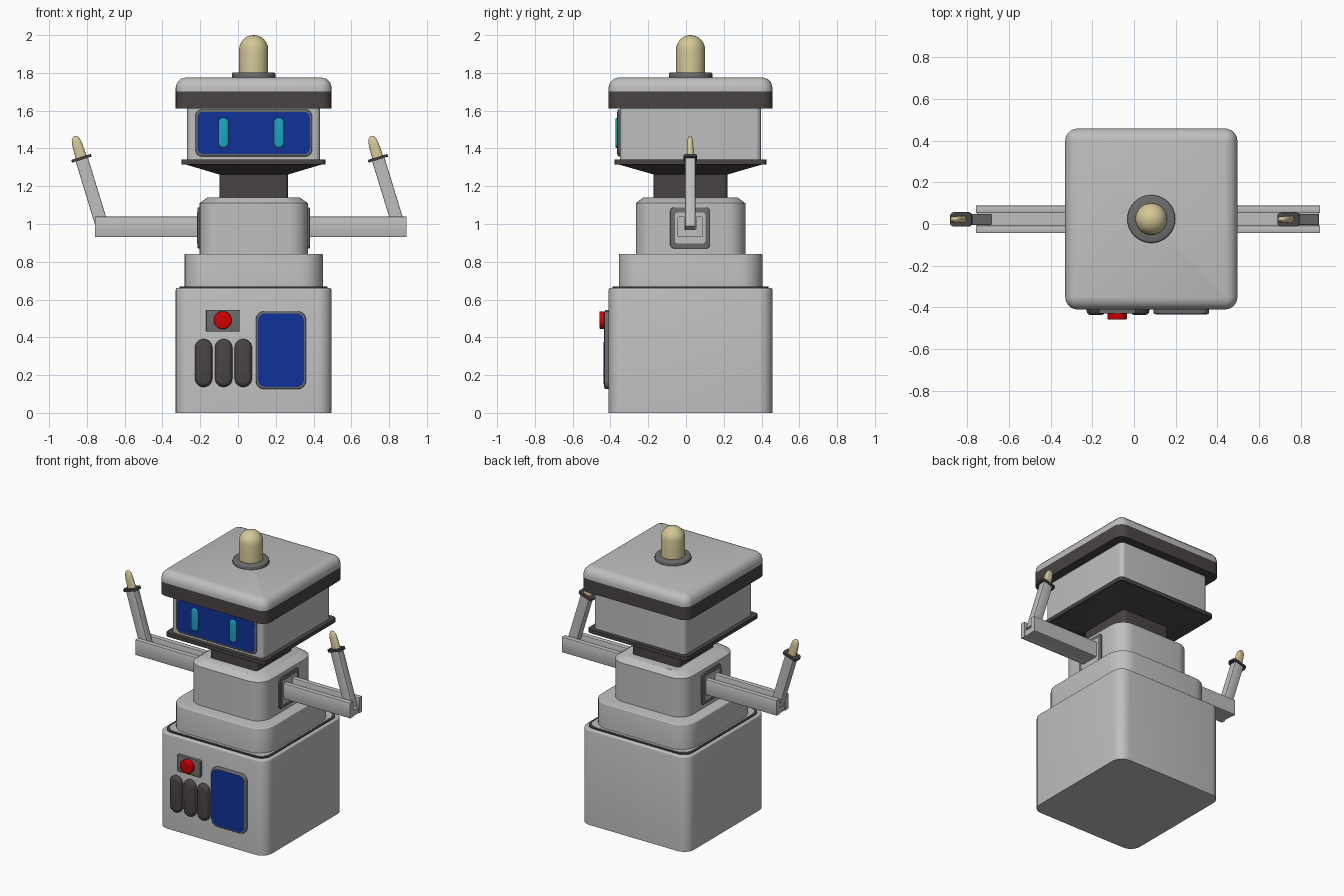
import bpy, bmesh, math
from mathutils import Matrix, Vector

if "Cube" in bpy.data.objects:
    bpy.data.objects.remove(bpy.data.objects["Cube"])

CX, CY = 0.083, 0.024


def material(name, r, g, b):
    m = bpy.data.materials.new(name)
    m.diffuse_color = (r, g, b, 1)
    m.use_nodes = True
    m.node_tree.nodes["Principled BSDF"].inputs["Base Color"].default_value = m.diffuse_color
    return m


GREY = material("light grey", 0.52, 0.52, 0.52)
MID = material("mid grey", 0.15, 0.15, 0.15)
DARK = material("dark brown grey", 0.065, 0.057, 0.055)
BLUE = material("screen blue", 0.005, 0.032, 0.32)
CYAN = material("eye cyan", 0.01, 0.38, 0.52)
RED = material("button red", 0.65, 0.0, 0.0)
CREAM = material("lamp cream", 0.66, 0.58, 0.31)


def outline(hx, hy, r, seg):
    """Rounded rectangle, counter-clockwise."""
    pts = []
    for k, (sx, sy) in enumerate(((1, 1), (-1, 1), (-1, -1), (1, -1))):
        for i in range(seg + 1):
            a = math.pi / 2 * (k + i / seg)
            pts.append((sx * (hx - r) + r * math.cos(a), sy * (hy - r) + r * math.sin(a)))
    return pts


def loft(name, levels, mat, at=None, seg=6):
    """Stack rounded rectangles (height, half_x, half_y, radius) into a solid."""
    bm = bmesh.new()
    rings = [[bm.verts.new((x, y, z)) for x, y in outline(hx, hy, r, seg)]
             for z, hx, hy, r in levels]
    n = len(rings[0])
    for a, b in zip(rings, rings[1:]):
        for i in range(n):
            j = (i + 1) % n
            bm.faces.new((a[i], a[j], b[j], b[i]))
    bm.faces.new(rings[0][::-1])
    bm.faces.new(rings[-1])
    bmesh.ops.remove_doubles(bm, verts=bm.verts, dist=1e-5)
    bmesh.ops.recalc_face_normals(bm, faces=bm.faces)
    me = bpy.data.meshes.new(name)
    bm.to_mesh(me)
    bm.free()
    me.materials.append(mat)
    ob = bpy.data.objects.new(name, me)
    bpy.context.collection.objects.link(ob)
    ob.matrix_world = at if at is not None else Matrix.Translation((CX, CY, 0))
    bpy.ops.object.select_all(action='DESELECT')
    ob.select_set(True)
    bpy.context.view_layer.objects.active = ob
    bpy.ops.object.shade_smooth_by_angle(angle=math.radians(35))
    return ob


def soft(z0, z1, hx, hy, r, e, steps=3):
    """Levels of a block whose top edge is rounded by e."""
    out = [(z0, hx, hy, r)]
    for i in range(steps + 1):
        a = math.pi / 2 * i / steps
        d = e * (1 - math.cos(a))
        out.append((z1 - e + e * math.sin(a), hx - d, hy - d, max(r - d, 0.0005)))
    return out


def front(x, y, z):
    return Matrix.Translation((x, y, z)) @ Matrix.Rotation(math.pi / 2, 4, 'X')


# Base with rim and recessed trim
loft("base", soft(0, 0.662, 0.413, 0.434, 0.075, 0.012), GREY)
loft("base_trim", [(0.6, 0.392, 0.412, 0.07), (0.668, 0.392, 0.412, 0.07)], DARK)
loft("base_floor", [(0.6, 0.378, 0.398, 0.07), (0.670, 0.378, 0.398, 0.07)], GREY)

# Waist and chest
loft("waist", soft(0.65, 0.842, 0.367, 0.38, 0.12, 0.006), GREY)
loft("chest", [(0.83, 0.287, 0.29, 0.1), (1.11, 0.287, 0.29, 0.1),
               (1.14, 0.245, 0.25, 0.08)], GREY)

# Neck, flare and chin plate
loft("neck", [(1.13, 0.182, 0.195, 0.02), (1.262, 0.182, 0.195, 0.02),
              (1.315, 0.36, 0.38, 0.03)], DARK)
loft("chin_plate", [(1.315, 0.381, 0.402, 0.03), (1.341, 0.381, 0.402, 0.03)], DARK)

# Head, hat band and cap
loft("head", [(1.34, 0.352, 0.374, 0.03), (1.62, 0.352, 0.374, 0.03)], GREY)
loft("hat_band", [(1.612, 0.413, 0.434, 0.06), (1.702, 0.413, 0.434, 0.06)], DARK)
loft("cap", soft(1.702, 1.776, 0.413, 0.434, 0.06, 0.055), GREY)

# Lamp on top
loft("lamp_ring", soft(1.77, 1.803, 0.115, 0.115, 0.115, 0.01), MID, seg=8)
loft("lamp", soft(1.79, 2.0, 0.077, 0.077, 0.077, 0.0765, 6), CREAM, seg=8)

# Face screen and eyes
face = CY - 0.374
loft("face_frame", soft(-0.01, 0.012, 0.309, 0.124, 0.035, 0.006), MID, front(CX, face, 1.482))
loft("face_screen", [(0, 0.297, 0.112, 0.03), (0.014, 0.297, 0.112, 0.03)], BLUE,
     front(CX, face, 1.482))
for x in (-0.077, 0.217):
    loft("eye", soft(0, 0.024, 0.027, 0.08, 0.0268, 0.01), CYAN, front(x, face, 1.482))

# Belly screen, button and vents
belly = CY - 0.434
loft("belly_frame", soft(-0.01, 0.022, 0.133, 0.206, 0.045, 0.006), MID, front(0.227, belly, 0.332))
loft("belly_screen", [(0, 0.122, 0.195, 0.04), (0.024, 0.122, 0.195, 0.04)], BLUE,
     front(0.227, belly, 0.332))
loft("button_plate", soft(-0.01, 0.02, 0.089, 0.058, 0.008, 0.004), MID, front(-0.08, belly, 0.488))
loft("button", soft(0, 0.048, 0.047, 0.047, 0.047, 0.006), RED, front(-0.081, belly, 0.491), 8)
for x in (-0.182, -0.076, 0.028):
    loft("vent", soft(-0.01, 0.027, 0.046, 0.127, 0.0455, 0.022), DARK, front(x, belly, 0.264))

# Shoulder sockets, channel arms, raised arms with fingertips
ay, az = 0.022, 0.985
for side, x0, x1, elbow in ((-1, -0.2, -0.757, -0.718), (1, 0.366, 0.892, 0.852)):
    def sideways(x, y, z):
        return Matrix.Translation((x, y, z)) @ Matrix.Rotation(side * math.pi / 2, 4, 'Y')
    sx = CX + side * 0.287
    loft("socket_frame", soft(-0.02, 0.01, 0.109, 0.106, 0.022, 0.004), MID, sideways(sx, ay, 0.979))
    loft("socket_plate", [(0, 0.083, 0.08, 0.015), (0.012, 0.083, 0.08, 0.015)], GREY,
         sideways(sx, ay, 0.979))
    length = abs(x1 - x0)
    for s in (-1, 1):
        loft("arm_rail", [(0, 0.054, 0.018, 0.005), (length, 0.054, 0.018, 0.005)], GREY,
             sideways(x0, ay + s * 0.048, az), 2)
    loft("arm_floor", [(0, 0.02, 0.04, 0.002), (length - 0.004, 0.02, 0.04, 0.002)], GREY,
         sideways(x0, ay, az - 0.033), 1)

    # Both raised arms lean the same way
    lean = Matrix.Translation((elbow, ay, 0.985)) @ Matrix.Rotation(math.radians(-17), 4, 'Y')
    loft("raised_arm", [(-0.005, 0.034, 0.027, 0.005), (0.375, 0.034, 0.027, 0.005)], GREY, lean, 2)
    loft("wrist_ring", [(0.372, 0.054, 0.035, 0.02), (0.387, 0.054, 0.035, 0.02)], DARK, lean, 3)
    loft("fingertip", [(0.38, 0.03, 0.018, 0.0175), (0.455, 0.027, 0.016, 0.0155),
                       (0.483, 0.022, 0.013, 0.0125), (0.499, 0.012, 0.008, 0.0075),
                       (0.503, 0.004, 0.003, 0.0025)], CREAM, lean, 4)
